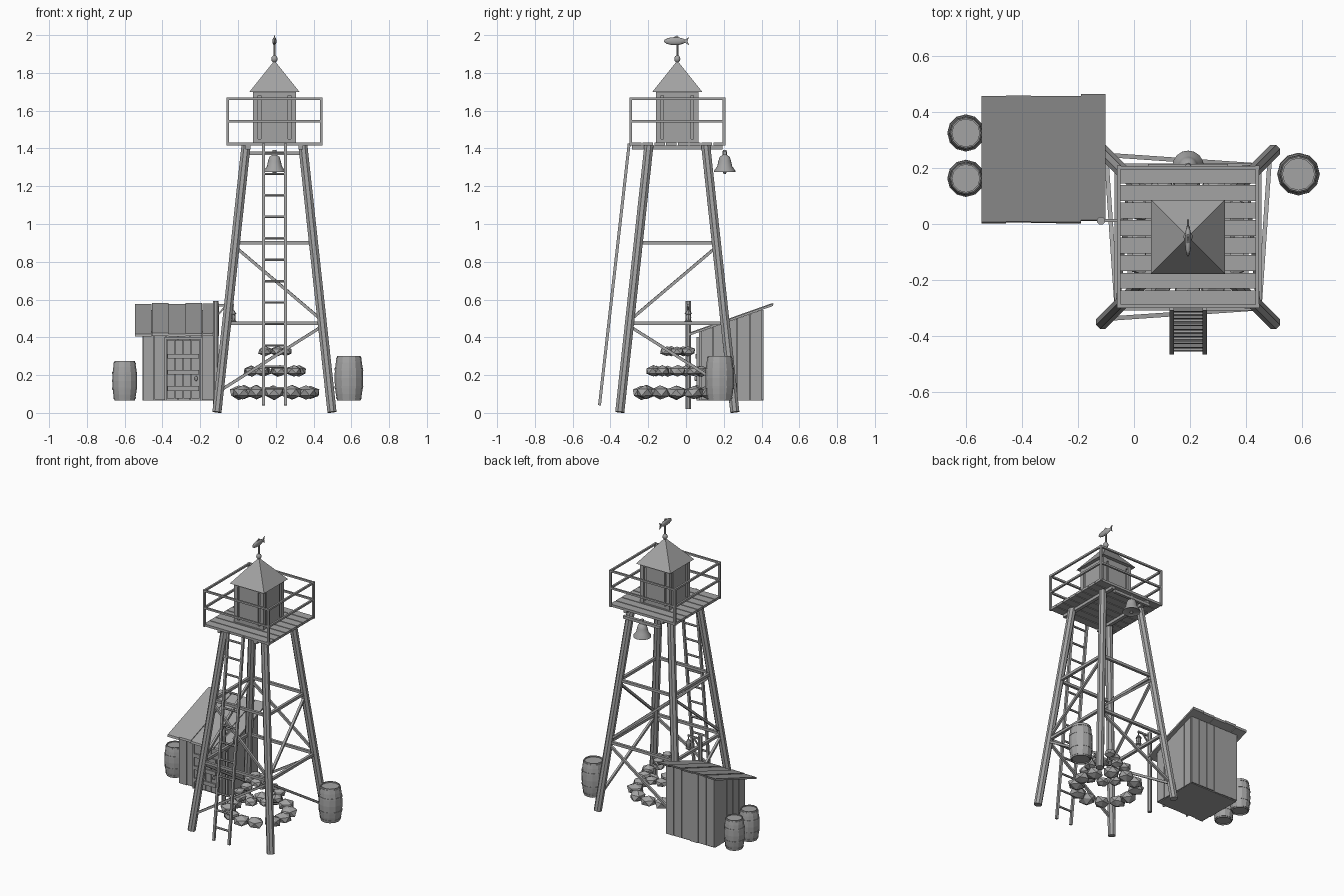
import bpy, bmesh, math, random
from mathutils import Vector, Matrix

if "Cube" in bpy.data.objects:
    bpy.data.objects.remove(bpy.data.objects["Cube"])

random.seed(4)
CX, CY = 0.193, -0.046          # tower axis
GROUND = 0.065
mat = bpy.data.materials.new("weathered grey")
mat.diffuse_color = (0.37, 0.37, 0.37, 1)
mat.use_nodes = True
mat.node_tree.nodes["Principled BSDF"].inputs["Base Color"].default_value = mat.diffuse_color


def finish(name, bm, smooth=None):
    bmesh.ops.recalc_face_normals(bm, faces=bm.faces)
    me = bpy.data.meshes.new(name)
    bm.to_mesh(me)
    bm.free()
    me.materials.append(mat)
    ob = bpy.data.objects.new(name, me)
    bpy.context.collection.objects.link(ob)
    if smooth:
        bpy.ops.object.select_all(action='DESELECT')
        ob.select_set(True)
        bpy.context.view_layer.objects.active = ob
        bpy.ops.object.shade_smooth_by_angle(angle=math.radians(smooth))
    return ob


def box(name, lo, hi):
    bm = bmesh.new()
    c = [(a + b) / 2 for a, b in zip(lo, hi)]
    s = [b - a for a, b in zip(lo, hi)]
    bmesh.ops.create_cube(bm, size=1, matrix=Matrix.Translation(c) @ Matrix.Diagonal((*s, 1)))
    return finish(name, bm)


def rod(name, a, b, r, n=8):
    """Straight n-sided bar from a to b; four-sided bars sit square to the axes."""
    a, b = Vector(a), Vector(b)
    d = b - a
    bm = bmesh.new()
    m = Matrix.Translation((a + b) / 2) @ d.to_track_quat('Z', 'Y').to_matrix().to_4x4()
    m = m @ Matrix.Rotation(math.pi / n, 4, 'Z')
    bmesh.ops.create_cone(bm, cap_ends=True, segments=n, radius1=r, radius2=r, depth=d.length, matrix=m)
    return finish(name, bm)


def prism(name, pts, offset):
    """Extrude a flat outline along an offset."""
    bm = bmesh.new()
    f = bm.faces.new([bm.verts.new(p) for p in pts])
    r = bmesh.ops.extrude_face_region(bm, geom=[f])
    bmesh.ops.translate(bm, vec=offset, verts=[v for v in r['geom'] if isinstance(v, bmesh.types.BMVert)])
    return finish(name, bm)


def lathe(name, loc, profile, n=12, smooth=None):
    """Spin (radius, height) points around a vertical axis, closing both ends."""
    bm = bmesh.new()
    rings = [[bm.verts.new((loc[0] + r * math.cos(2 * math.pi * i / n),
                            loc[1] + r * math.sin(2 * math.pi * i / n), loc[2] + z))
              for i in range(n)] for r, z in profile]
    for p, q in zip(rings, rings[1:]):
        for i in range(n):
            bm.faces.new((p[i], p[(i + 1) % n], q[(i + 1) % n], q[i]))
    bm.faces.new(rings[0])
    bm.faces.new(rings[-1])
    return finish(name, bm, smooth)


def leg_at(sx, sy, z):
    h = 0.305 - 0.155 * z / 1.42
    return (CX + sx * h, CY + sy * h, z)


# Tower legs, girts and zigzag braces
for sx in (-1, 1):
    for sy in (-1, 1):
        rod("tower_leg", leg_at(sx, sy, 0.004), leg_at(sx, sy, 1.42), 0.026)
for s in (-1, 1):
    for z in (0.475, 0.9):
        rod("girt", leg_at(-1, s, z), leg_at(1, s, z), 0.013, 4)
        rod("girt", leg_at(s, -1, z), leg_at(s, 1, z), 0.013, 4)
    rod("brace", leg_at(-1, s, 0.88), leg_at(1, s, 0.49), 0.011, 4)
    rod("brace", leg_at(1, s, 0.46), leg_at(-1, s, 0.115), 0.011, 4)
    rod("brace", leg_at(s, 1, 0.88), leg_at(s, -1, 0.49), 0.011, 4)
    rod("brace", leg_at(s, -1, 0.46), leg_at(s, 1, 0.115), 0.011, 4)

# Platform deck, joists and railing
H = 0.25
pitch = 2 * H / 8
for i in range(8):
    y = CY - H + i * pitch
    box("deck_plank", (CX - H, y + 0.003, 1.415), (CX + H, y + pitch - 0.003, 1.432))
for s in (-1, 1):
    box("joist", (CX + s * 0.14 - 0.012, CY - 0.24, 1.395), (CX + s * 0.14 + 0.012, CY + 0.24, 1.415))
    for t in (-1, 1):
        x, y = CX + s * 0.247, CY + t * 0.247
        box("rail_post", (x - 0.007, y - 0.007, 1.415), (x + 0.007, y + 0.007, 1.67))
    for z in (1.545, 1.663):
        rod("rail", (CX - H, CY + s * 0.247, z), (CX + H, CY + s * 0.247, z), 0.009, 4)
        rod("rail", (CX + s * 0.247, CY - H, z), (CX + s * 0.247, CY + H, z), 0.009, 4)

# Lookout cabin with corner posts, wall panels and sills
box("cabin_core", (CX - 0.1, CY - 0.1, 1.432), (CX + 0.1, CY + 0.1, 1.7))
for s in (-1, 1):
    for t in (-1, 1):
        x, y = CX + s * 0.1, CY + t * 0.1
        box("cabin_post", (x - 0.013, y - 0.013, 1.432), (x + 0.013, y + 0.013, 1.7))
    for z in (1.432, 1.68):
        box("cabin_band", (CX - 0.1, CY + s * 0.104 - 0.006, z), (CX + 0.1, CY + s * 0.104 + 0.006, z + 0.018))
        box("cabin_band", (CX + s * 0.104 - 0.006, CY - 0.1, z), (CX + s * 0.104 + 0.006, CY + 0.1, z + 0.018))
    box("cabin_panel", (CX - 0.072, CY + s * 0.104 - 0.006, 1.45), (CX + 0.072, CY + s * 0.104 + 0.006, 1.68))
    box("cabin_panel", (CX + s * 0.104 - 0.006, CY - 0.072, 1.45), (CX + s * 0.104 + 0.006, CY + 0.072, 1.68))

# Pyramid roof
bm = bmesh.new()
bmesh.ops.create_cone(bm, cap_ends=True, segments=4, radius1=0.132 * math.sqrt(2), radius2=0, depth=0.165,
                      matrix=Matrix.Translation((CX, CY, 1.7825)) @ Matrix.Rotation(math.pi / 4, 4, 'Z'))
finish("cabin_roof", bm)

# Finial and fish weather vane
lathe("finial", (CX, CY, 1.855), [(0.006, 0), (0.015, 0.01), (0.017, 0.02), (0.013, 0.032), (0.005, 0.038)], 10, 40)
rod("vane_rod", (CX, CY, 1.88), (CX, CY, 1.96), 0.006)
bm = bmesh.new()
bmesh.ops.create_uvsphere(bm, u_segments=12, v_segments=8, radius=1,
                          matrix=Matrix.Translation((CX, CY - 0.013, 1.968)) @ Matrix.Diagonal((0.011, 0.058, 0.021, 1)))
finish("vane_fish", bm, 50)
prism("vane_tail", [(CX - 0.003, CY + y, 1.968 + z) for y, z in
                    [(0.035, 0.004), (0.062, 0.022), (0.054, 0), (0.062, -0.022), (0.035, -0.004)]], (0.006, 0, 0))
prism("vane_fin", [(CX - 0.003, CY + y, z) for y, z in [(-0.03, 1.984), (0.0, 1.999), (0.012, 1.982)]], (0.006, 0, 0))

# Ladder leaning against the deck
top, foot = Vector((0, CY - 0.255, 1.425)), Vector((0, -0.458, 0.04))
for x in (0.135, 0.252):
    rod("ladder_rail", top + Vector((x, 0, 0)), foot + Vector((x, 0, 0)), 0.011, 4)
for i in range(12):
    p = foot.lerp(top, (0.09 + 0.1135 * i) / 1.385)
    rod("ladder_rung", p + Vector((0.135, 0, 0)), p + Vector((0.252, 0, 0)), 0.007, 6)

# Bell on its hanging beam
rod("bell_beam", (0.05, 0.205, 1.375), (0.335, 0.205, 1.375), 0.014, 4)
lathe("bell", (CX, 0.205, 1.275), [(0.045, 0.006), (0.057, 0), (0.056, 0.008), (0.04, 0.03), (0.033, 0.06),
                                   (0.027, 0.08), (0.012, 0.09), (0.01, 0.118)], 16, 40)
lathe("bell_clapper", (CX, 0.205, 1.265), [(0.005, 0), (0.011, 0.008), (0.005, 0.018), (0.004, 0.05)], 8, 40)

# Three floating tiers of rough stones
for count, radius, z, size in ((12, 0.19, 0.108, 0.056), (9, 0.13, 0.222, 0.044), (5, 0.058, 0.327, 0.04)):
    for i in range(count):
        a = 2 * math.pi * (i + random.uniform(-0.1, 0.1)) / count
        bm = bmesh.new()
        bmesh.ops.create_icosphere(bm, subdivisions=1, radius=1)
        m = (Matrix.Translation((CX + radius * math.cos(a), CY + radius * math.sin(a), z))
             @ Matrix.Rotation(a, 4, 'Z') @ Matrix.Diagonal((size, size, size * 0.68, 1)))
        for v in bm.verts:
            v.co = m @ (v.co * random.uniform(0.9, 1.08))
        finish("stone", bm)


# Shed body, clad in vertical boards under a lean-to roof
def roof_z(y):
    return 0.44 + 0.355 * (y - 0.07)


def wall_top(y):
    return roof_z(y) - 0.013


X0, X1, Y0, Y1 = -0.497, -0.138, 0.078, 0.402
prism("shed_body", [(X0, Y0, GROUND), (X0, Y1, GROUND), (X0, Y1, wall_top(Y1)), (X0, Y0, wall_top(Y0))],
      (X1 - X0, 0, 0))
for i in range(6):
    w = (X1 - X0 + 0.016) / 6
    x = X0 - 0.008 + i * w
    for y in (Y0 - 0.008, Y1):
        box("shed_board", (x + 0.0015, y, GROUND + random.uniform(0, 0.006)), (x + w - 0.0015, y + 0.008, wall_top(y)))
for i in range(5):
    w = (Y1 - Y0) / 5
    a, b = Y0 + i * w + 0.0015, Y0 + (i + 1) * w - 0.0015
    g = GROUND + random.uniform(0, 0.006)
    for x in (X0 - 0.008, X1):
        prism("shed_side_board", [(x, a, g), (x, b, g), (x, b, wall_top(b)), (x, a, wall_top(a))], (0.008, 0, 0))

# Shed roof planks
for i in range(5):
    w = 0.445 / 5
    x, d, lift = -0.545 + i * w, random.uniform(-0.004, 0.004), 0.004 * (i % 2)
    a, b = 0.01 + d, 0.46 + d
    za, zb = roof_z(a) + lift, roof_z(b) + lift
    prism("shed_roof_plank", [(x, a, za), (x, b, zb), (x, b - 0.004, zb - 0.014), (x, a - 0.004, za - 0.014)],
          (w - 0.001, 0, 0))

# Shed door with battens, frame and handle
for i in range(4):
    x = -0.377 + i * 0.044
    box("door_plank", (x, 0.06, 0.075), (x + 0.041, 0.071, 0.385))
for z in (0.13, 0.215, 0.3):
    box("door_batten", (-0.372, 0.05, z - 0.013), (-0.207, 0.061, z + 0.013))
for x in (-0.389, -0.199):
    box("door_jamb", (x, 0.056, GROUND), (x + 0.01, 0.071, 0.4))
box("door_lintel", (-0.389, 0.056, 0.388), (-0.189, 0.071, 0.402))
lathe("door_handle", (-0.222, 0.052, 0.17), [(0.004, 0), (0.008, 0.006), (0.008, 0.018), (0.004, 0.024)], 8, 40)

# Lantern post with bracket and hanging lantern
PX, PY = -0.118, 0.012
rod("lantern_post", (PX, PY, 0.02), (PX, PY, 0.592), 0.015)
rod("lantern_arm", (PX, PY, 0.57), (-0.022, PY, 0.57), 0.008, 4)
rod("lantern_strut", (PX, PY, 0.505), (-0.065, PY, 0.567), 0.006, 4)
rod("lantern_hook", (-0.028, PY, 0.54), (-0.028, PY, 0.57), 0.003, 6)
lathe("lantern", (-0.028, PY, 0.478), [(0.017, 0), (0.019, 0.008), (0.014, 0.012), (0.016, 0.028), (0.014, 0.044),
                                       (0.02, 0.046), (0.007, 0.066)], 8)


# Barrels with hoops and recessed lids
def barrel(x, y, r, h):
    def bulge(t):
        return r * (0.82 + 0.18 * (1 - (2 * t - 1) ** 2))
    prof = [(bulge(t), h * t) for t in (0, 0.15, 0.32, 0.5, 0.68, 0.85, 1)]
    rim = r * 0.74
    lathe("barrel", (x, y, GROUND), [(rim, 0.008), (rim, 0)] + prof + [(rim, h), (rim, h - 0.01)])
    for t in (0.06, 0.3, 0.7, 0.94):
        a, b = bulge(t - 0.025) + 0.002, bulge(t + 0.025) + 0.002
        lathe("barrel_hoop", (x, y, GROUND), [(a - 0.006, h * (t - 0.025)), (a, h * (t - 0.025)),
                                              (b, h * (t + 0.025)), (b - 0.006, h * (t + 0.025))])


barrel(-0.6, 0.325, 0.066, 0.21)
barrel(-0.6, 0.163, 0.066, 0.21)
barrel(0.587, 0.178, 0.076, 0.237)
